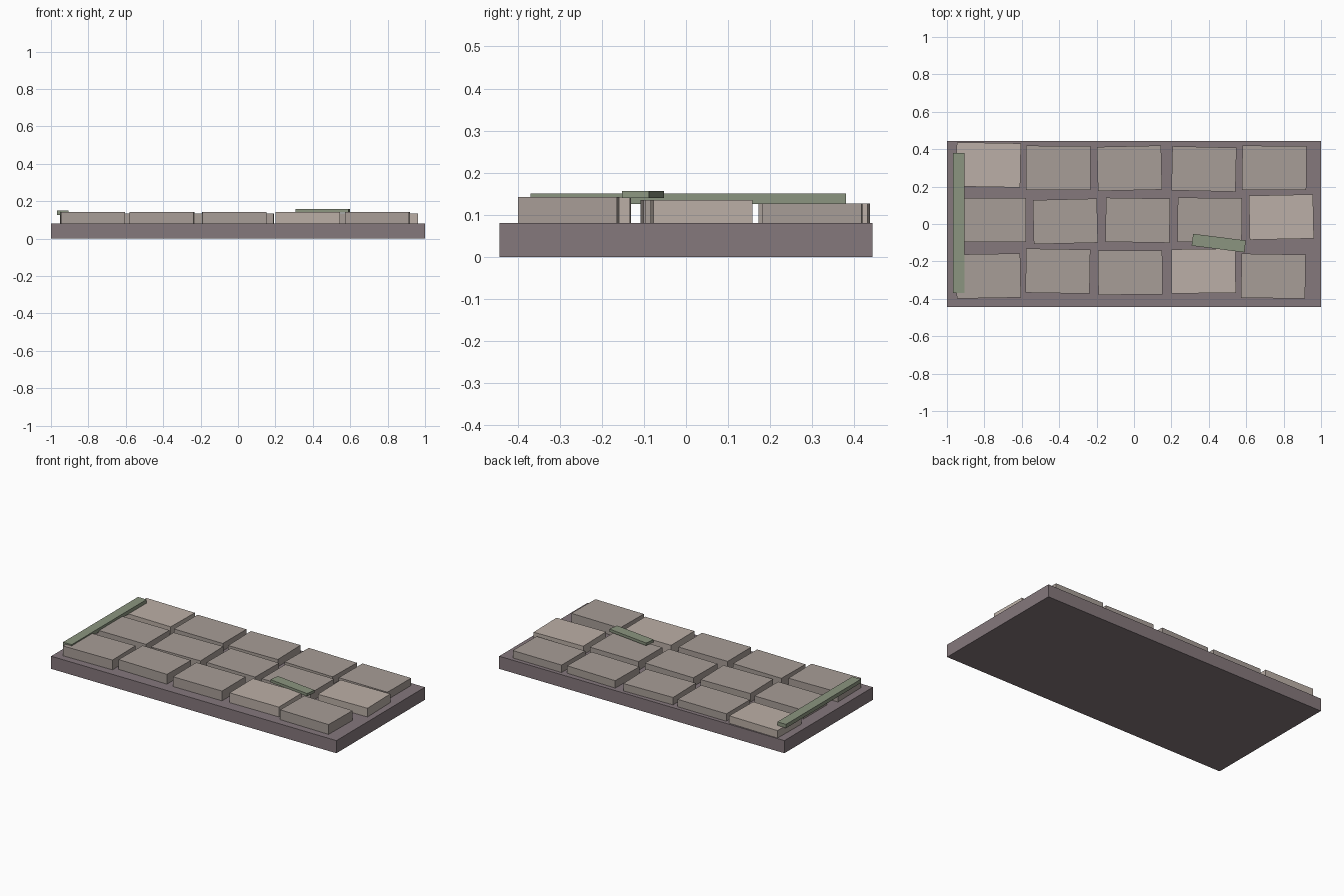
import bpy
from math import radians

if "Cube" in bpy.data.objects:
    bpy.data.objects.remove(bpy.data.objects["Cube"])


def material(name, color):
    m = bpy.data.materials.new(name)
    m.diffuse_color = (*color, 1)
    m.use_nodes = True
    m.node_tree.nodes["Principled BSDF"].inputs["Base Color"].default_value = m.diffuse_color
    return m


MORTAR = material("mortar", (0.235, 0.188, 0.202))
STONE = material("stone", (0.39, 0.34, 0.31))
PALE = material("pale_stone", (0.50, 0.43, 0.385))
MOSS = material("moss", (0.26, 0.30, 0.215))


def box(name, center, size, z0, z1, mat, turn=0):
    bpy.ops.mesh.primitive_cube_add(size=1, location=(*center, (z0 + z1) / 2),
                                    rotation=(0, 0, radians(turn)))
    ob = bpy.context.object
    ob.name = name
    ob.scale = (*size, z1 - z0)
    bpy.ops.object.transform_apply(location=False, rotation=False, scale=True)
    ob.data.materials.append(mat)


# Base slab
BASE_TOP = 0.08
box("base_slab", (0, 0), (2, 0.886), 0, BASE_TOP, MORTAR)

# Paving rows: top height, then (x, y, turn in degrees, pale)
rows = {
    "front": (0.142, [(-0.778, -0.278, 1, 0), (-0.407, -0.252, -1, 0),
                      (-0.02, -0.26, 0.3, 0), (0.372, -0.252, 0.5, 1),
                      (0.745, -0.279, -0.9, 0)]),
    "middle": (0.135, [(-0.75, 0.022, 0, 0), (-0.367, 0.014, 1.4, 0),
                       (0.02, 0.02, -0.9, 0), (0.405, 0.022, -0.3, 0),
                       (0.788, 0.037, 1.2, 1)]),
    "back": (0.127, [(-0.778, 0.316, -1, 1), (-0.405, 0.30, -0.2, 0),
                     (-0.024, 0.298, 1.3, 0), (0.374, 0.294, -1.3, 0),
                     (0.75, 0.30, -0.3, 0)]),
}
for row, (top, stones) in rows.items():
    for i, (x, y, turn, pale) in enumerate(stones):
        box(f"{row}_stone_{i + 1}", (x, y), (0.343, 0.236), BASE_TOP, top,
            PALE if pale else STONE, turn)

# Moss strips
box("moss_edge_strip", (-0.937, 0.005), (0.06, 0.75), 0.126, 0.15, MOSS)
box("moss_joint_strip", (0.453, -0.102), (0.284, 0.064), 0.14, 0.157, MOSS, -7.2)
